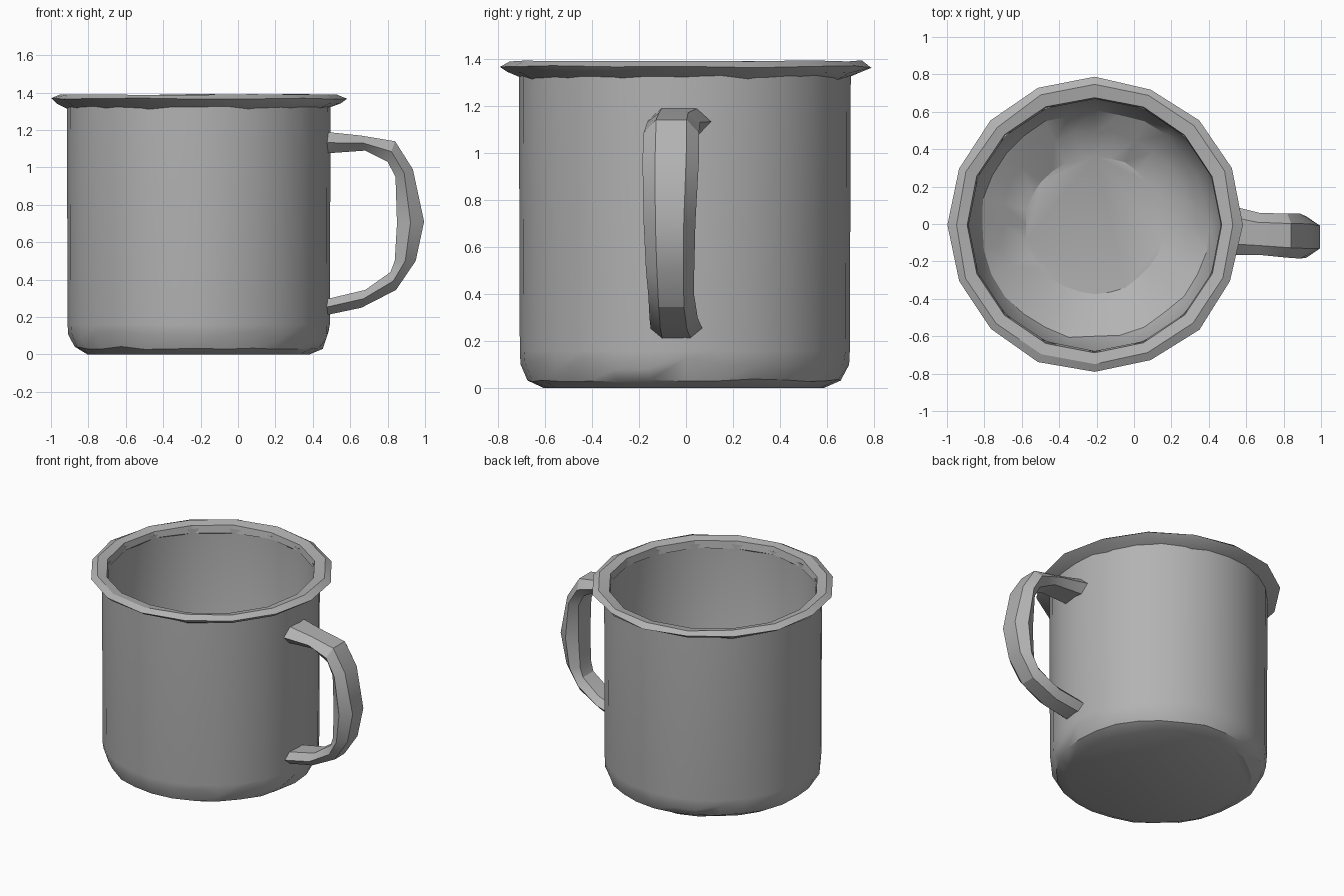
import bpy, bmesh, math, random
from mathutils import Vector

random.seed(4)
if "Cube" in bpy.data.objects:
    bpy.data.objects.remove(bpy.data.objects["Cube"], do_unlink=True)

CX, CY = -0.21, -0.005          # axis of the cup

grey = bpy.data.materials.new("enamel grey")
grey.use_nodes = True
grey.diffuse_color = (0.45, 0.45, 0.45, 1)
grey.node_tree.nodes["Principled BSDF"].inputs["Base Color"].default_value = (0.45, 0.45, 0.45, 1)


def finish(name, bm, angle):
    bmesh.ops.recalc_face_normals(bm, faces=bm.faces)
    mesh = bpy.data.meshes.new(name)
    bm.to_mesh(mesh)
    bm.free()
    mesh.materials.append(grey)
    obj = bpy.data.objects.new(name, mesh)
    bpy.context.collection.objects.link(obj)
    bpy.ops.object.select_all(action='DESELECT')
    obj.select_set(True)
    bpy.context.view_layer.objects.active = obj
    bpy.ops.object.shade_smooth_by_angle(angle=math.radians(angle))
    return obj


def bridge(bm, a, b):
    """Join two equal closed loops of vertices with quads."""
    n = len(a)
    for i in range(n):
        bm.faces.new((a[i], a[(i + 1) % n], b[(i + 1) % n], b[i]))


def ring(bm, r, z, sides, dr=0.0, dz=0.0):
    """Circle of vertices about the cup axis, dented by up to dr and dz."""
    out = []
    for i in range(sides):
        t = math.tau * i / sides
        rr = r + random.uniform(-dr, dr)
        out.append(bm.verts.new((CX + rr * math.cos(t), CY + rr * math.sin(t),
                                 z + random.uniform(-dz, dz))))
    return out


# Cup: one skin from the underside, up the outer wall, over and down inside
bm = bmesh.new()
profile = [  # radius, height, radial dent, height dent
    (0.595, 0.00, 0.012, 0.0), (0.665, 0.035, 0.006, 0.008),
    (0.696, 0.10, 0.003, 0.025), (0.701, 0.16, 0, 0), (0.705, 1.34, 0, 0),
    (0.675, 1.355, 0, 0), (0.670, 0.32, 0, 0), (0.605, 0.17, 0.012, 0.012),
    (0.50, 0.10, 0.018, 0.012), (0.37, 0.025, 0.006, 0.0),
]
loops = [ring(bm, r, z, 28, dr, dz) for r, z, dr, dz in profile]
for a, b in zip(loops, loops[1:]):
    bridge(bm, a, b)
bm.faces.new(loops[0][::-1])
bm.faces.new(loops[-1])
finish("cup_body", bm, 30)

# Rolled rim: coarse faceted band around the mouth
bm = bmesh.new()
section = [(0.695, 1.315, 0.0, 0.008), (0.755, 1.343, 0.006, 0.004),
           (0.788, 1.366, 0.006, 0.006), (0.745, 1.390, 0.008, 0.003),
           (0.682, 1.378, 0.004, 0.006), (0.674, 1.33, 0.0, 0.006)]
loops = [ring(bm, r, z, 16, dr, dz) for r, z, dr, dz in section]
for i in range(len(loops)):
    bridge(bm, loops[i], loops[(i + 1) % len(loops)])
finish("rim", bm, 20)

# Handle: six-sided sections swept through outer and inner outline points
bm = bmesh.new()
stations = [  # outer x, z, inner x, z, y low, y high
    (0.47, 1.19, 0.47, 1.075, -0.165, 0.11),
    (0.66, 1.17, 0.68, 1.09, -0.165, 0.06),
    (0.84, 1.14, 0.80, 1.03, -0.180, 0.055),
    (0.935, 0.99, 0.842, 0.95, -0.185, 0.055),
    (0.995, 0.71, 0.850, 0.70, -0.180, 0.040),
    (0.950, 0.50, 0.838, 0.50, -0.170, 0.035),
    (0.845, 0.345, 0.815, 0.44, -0.160, 0.035),
    (0.66, 0.25, 0.68, 0.345, -0.155, 0.05),
    (0.47, 0.21, 0.47, 0.295, -0.150, 0.07),
]
loops = []
for ox, oz, ix, iz, lo, hi in stations:
    outer, inner = Vector((ox, 0, oz)), Vector((ix, 0, iz))
    mid, half = (lo + hi) / 2, (hi - lo) / 2
    loop = []
    for depth, side in ((0, -0.55), (0, 0.55), (0.5, 1), (1, 0.6), (1, -0.6), (0.5, -1)):
        p = outer.lerp(inner, depth)
        p.y = mid + half * side
        loop.append(bm.verts.new(p))
    loops.append(loop)
for a, b in zip(loops, loops[1:]):
    bridge(bm, a, b)
bm.faces.new(loops[0])
bm.faces.new(loops[-1][::-1])
bmesh.ops.triangulate(bm, faces=bm.faces[:])
finish("handle", bm, 28)
